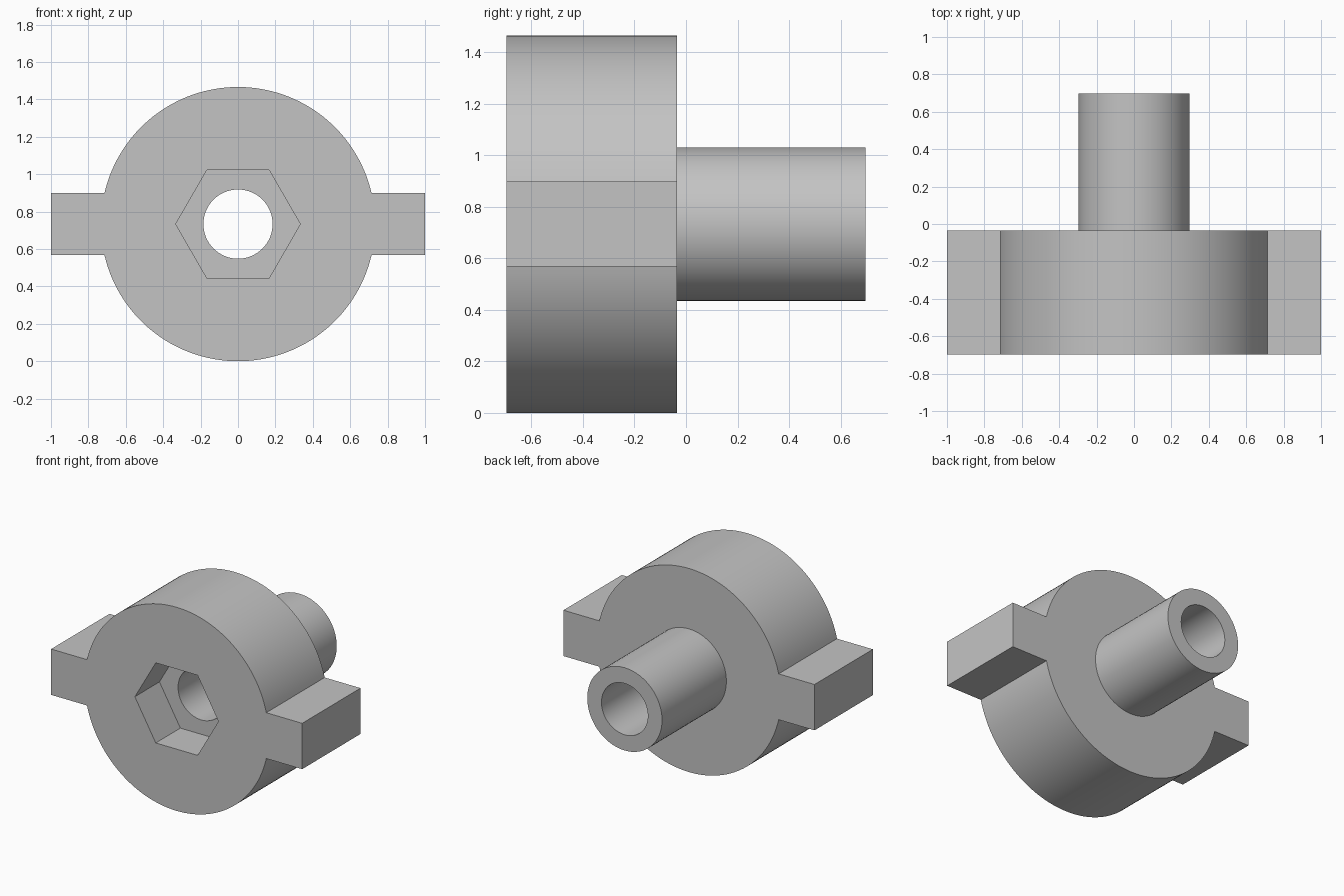
import bpy
import bmesh
from math import asin, cos, sin, pi

if "Cube" in bpy.data.objects:
    bpy.data.objects.remove(bpy.data.objects["Cube"], do_unlink=True)

RADIUS = 0.733       # disc radius, also the height of its axis
TAB = 0.165          # half thickness of the side tabs
FRONT, SHOULDER, BACK = -0.698, -0.034, 0.698

grey = bpy.data.materials.new("plain_grey")
grey.use_nodes = True
colour = (0.55, 0.55, 0.55, 1)
grey.diffuse_color = colour
grey.node_tree.nodes["Principled BSDF"].inputs["Base Color"].default_value = colour


def arc(radius, start, end, steps):
    angles = [start + (end - start) * i / steps for i in range(steps + 1)]
    return [(radius * cos(a), radius * sin(a)) for a in angles]


def ring(radius, sides):
    return arc(radius, 0, 2 * pi, sides)[:-1]


def prism(name, outline, y0, y1):
    """Extrude an x-z outline around the axis from y0 to y1."""
    bm = bmesh.new()
    face = bm.faces.new([bm.verts.new((x, y0, z + RADIUS)) for x, z in outline])
    out = bmesh.ops.extrude_face_region(bm, geom=[face])["geom"]
    moved = [v for v in out if isinstance(v, bmesh.types.BMVert)]
    bmesh.ops.translate(bm, verts=moved, vec=(0, y1 - y0, 0))
    bmesh.ops.recalc_face_normals(bm, faces=bm.faces)
    mesh = bpy.data.meshes.new(name)
    bm.to_mesh(mesh)
    bm.free()
    mesh.materials.append(grey)
    obj = bpy.data.objects.new(name, mesh)
    bpy.context.collection.objects.link(obj)
    return obj


# Disc and its two tabs share one outline
a = asin(TAB / RADIUS)
upper = [(1, TAB)] + arc(RADIUS, a, pi - a, 64) + [(-1, TAB)]
lower = [(-x, -z) for x, z in upper]
hub = prism("tabbed_hub", upper + lower, FRONT, SHOULDER)

# Stem, through bore and hexagonal nut pocket
stem = prism("stem", ring(0.298, 64), -0.2, BACK)
bore = prism("bore_cutter", ring(0.185, 64), FRONT - 0.1, BACK + 0.1)
pocket = prism("hex_pocket_cutter", ring(0.333, 6), FRONT - 0.1, FRONT + 0.28)

for tool, operation in ((stem, "UNION"), (bore, "DIFFERENCE"), (pocket, "DIFFERENCE")):
    mod = hub.modifiers.new(tool.name, "BOOLEAN")
    mod.operation = operation
    mod.solver = "EXACT"
    mod.object = tool

# Apply the cuts, drop the tools and smooth the round walls
bpy.ops.object.select_all(action="DESELECT")
hub.select_set(True)
bpy.context.view_layer.objects.active = hub
for mod in list(hub.modifiers):
    bpy.ops.object.modifier_apply(modifier=mod.name)
for tool in (stem, bore, pocket):
    bpy.data.objects.remove(tool, do_unlink=True)
bpy.ops.object.shade_smooth_by_angle(angle=pi / 6)
